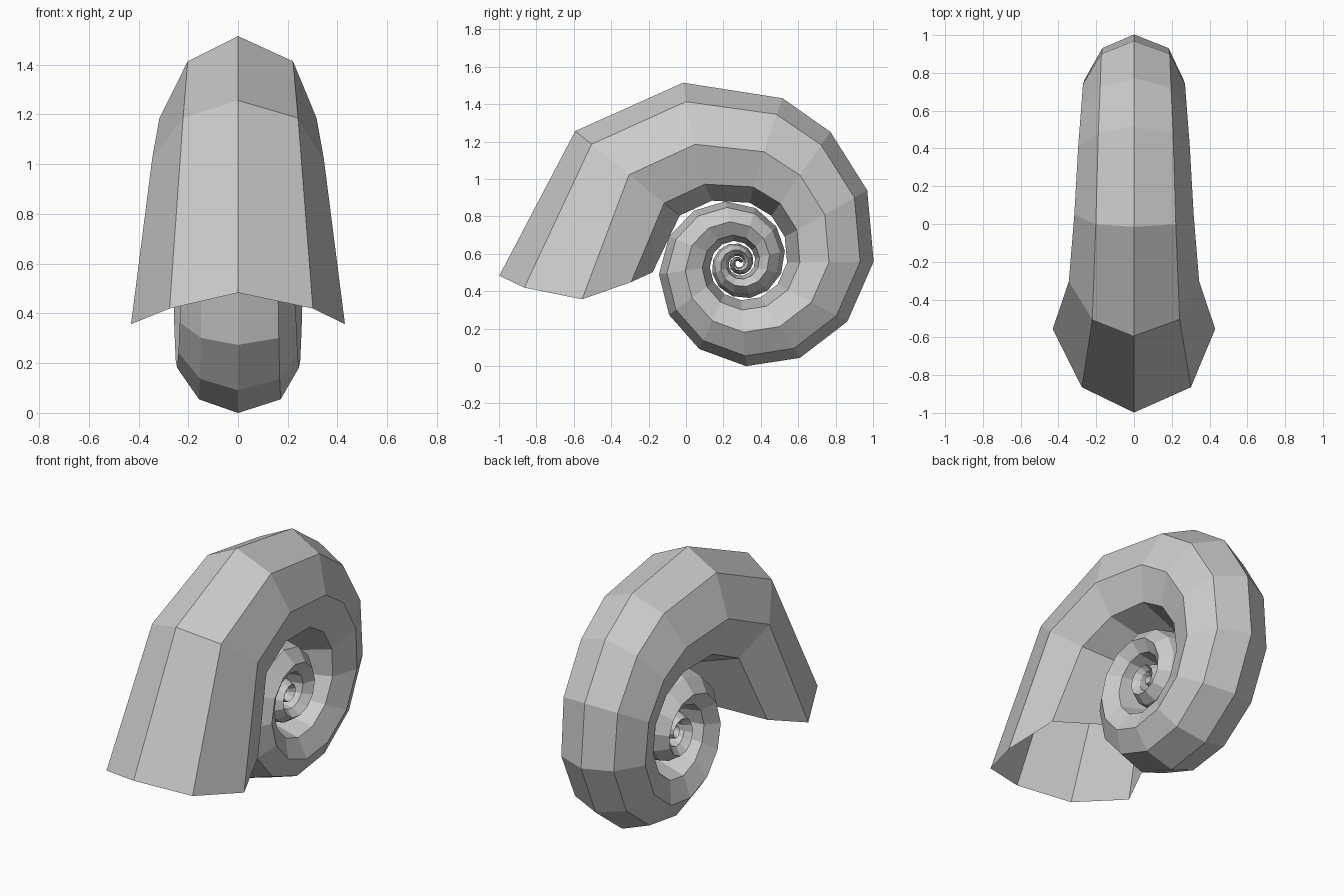
import bpy, bmesh
from math import sin, cos, exp, radians

cube = bpy.data.objects.get("Cube")
if cube:
    bpy.data.objects.remove(cube, do_unlink=True)

grey = bpy.data.materials.new("shell_grey")
grey.use_nodes = True
colour = (0.6, 0.6, 0.6, 1)
grey.diffuse_color = colour
grey.node_tree.nodes["Principled BSDF"].inputs["Base Color"].default_value = colour

CENTRE_Y, CENTRE_Z = 0.28, 0.55
MOUTH_ANGLE, MOUTH_RADIUS, DECAY = 183, 1.28, 0.00313

# Cross-section from the outer ridge around: (width, radius) factors
SECTION = [(0, 1), (0.7, 0.9), (1, 0.67), (0.79, 0.455), (0, 0.36),
           (-0.79, 0.455), (-1, 0.67), (-0.64, 0.9)]
LEAN = (0, 1, 3, 6, 6)             # degrees each section point can lag
MOUTH_LEAN = (0, 3.5, 10, 7, 3)
MOUTH_WIDTHS = (0.43, 0.345, 0.316, 0.295, 0.28, 0.27)

# Turn from the mouth to each ring, wide segments first, then even ones
turns = [0, 42, 76, 108, 128, 153.5]
while turns[-1] < 1230:
    turns.append(turns[-1] + 28.8)

bm = bmesh.new()
rings = []
for i, turn in enumerate(turns):
    # Inner whorls swell a little to nestle inside the outer one
    swell = 1 + 0.05 * min(1, max(0, (turn - 320) / 100))
    radius = MOUTH_RADIUS * exp(-DECAY * turn) * swell
    width = MOUTH_WIDTHS[i] if i < len(MOUTH_WIDTHS) else 0.284 * radius ** 0.25
    ring = []
    for j, (w, r) in enumerate(SECTION):
        k = min(j, len(SECTION) - j)
        lean = MOUTH_LEAN[k] if i == 0 else LEAN[k] * {2: 1, 3: 0.7}.get(i, 0)
        a = radians(MOUTH_ANGLE - turn + lean)
        ring.append(bm.verts.new((w * width, CENTRE_Y + r * radius * cos(a),
                                  CENTRE_Z + r * radius * sin(a))))
    rings.append(ring)

# Skin the coil, leaving the mouth open and closing the tip
for a, b in zip(rings, rings[1:]):
    for j in range(len(a)):
        k = (j + 1) % len(a)
        bm.faces.new((a[j], a[k], b[k], b[j]))
bm.faces.new(rings[-1])
bmesh.ops.recalc_face_normals(bm, faces=bm.faces)

mesh = bpy.data.meshes.new("spiral_shell")
bm.to_mesh(mesh)
bm.free()
mesh.materials.append(grey)
shell = bpy.data.objects.new("spiral_shell", mesh)
bpy.context.collection.objects.link(shell)
